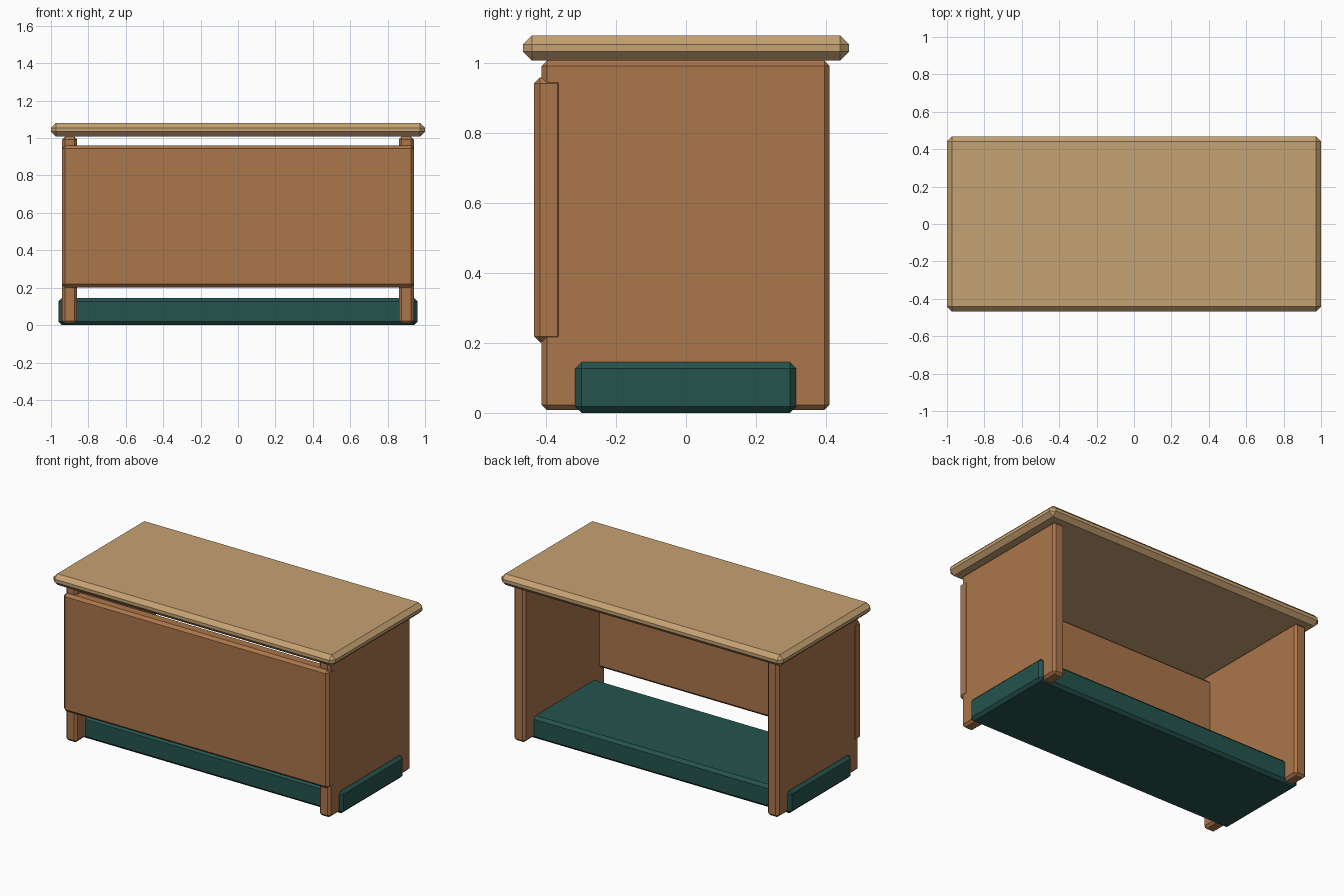
import bpy

cube = bpy.data.objects.get("Cube")
if cube:
    bpy.data.objects.remove(cube, do_unlink=True)


def make_material(name, rgb):
    mat = bpy.data.materials.new(name)
    mat.use_nodes = True
    color = (*rgb, 1.0)
    mat.diffuse_color = color
    mat.node_tree.nodes["Principled BSDF"].inputs["Base Color"].default_value = color
    return mat


def board(name, low, high, chamfer, mat):
    """Box between two corners with a single flat chamfer on every edge."""
    center = [(a + b) / 2 for a, b in zip(low, high)]
    bpy.ops.mesh.primitive_cube_add(size=1, location=center)
    obj = bpy.context.object
    obj.name = name
    obj.scale = [b - a for a, b in zip(low, high)]
    bpy.ops.object.transform_apply(location=False, rotation=False, scale=True)
    bevel = obj.modifiers.new("chamfer", 'BEVEL')
    bevel.width = chamfer
    bevel.segments = 1
    obj.data.materials.append(mat)
    return obj


light_wood = make_material("light wood", (0.56, 0.36, 0.17))
brown_wood = make_material("brown wood", (0.41, 0.18, 0.07))
dark_teal = make_material("dark teal", (0.018, 0.087, 0.074))

# Table top
board("desk_top", (-1, -0.467, 1.008), (1, 0.467, 1.08), 0.026, light_wood)

# Side panels
for name, side in (("left_side_panel", 1), ("right_side_panel", -1)):
    inner, outer = sorted((side * 0.86, side * 0.94))
    board(name, (inner, -0.413, 0.008), (outer, 0.411, 1.008), 0.015, brown_wood)

# Front panel, raised off the floor
board("front_panel", (-0.942, -0.435, 0.202), (0.942, -0.35, 0.96), 0.017, brown_wood)

# Low plinth running through both sides
board("plinth", (-0.96, -0.317, 0), (0.96, 0.315, 0.145), 0.018, dark_teal)
